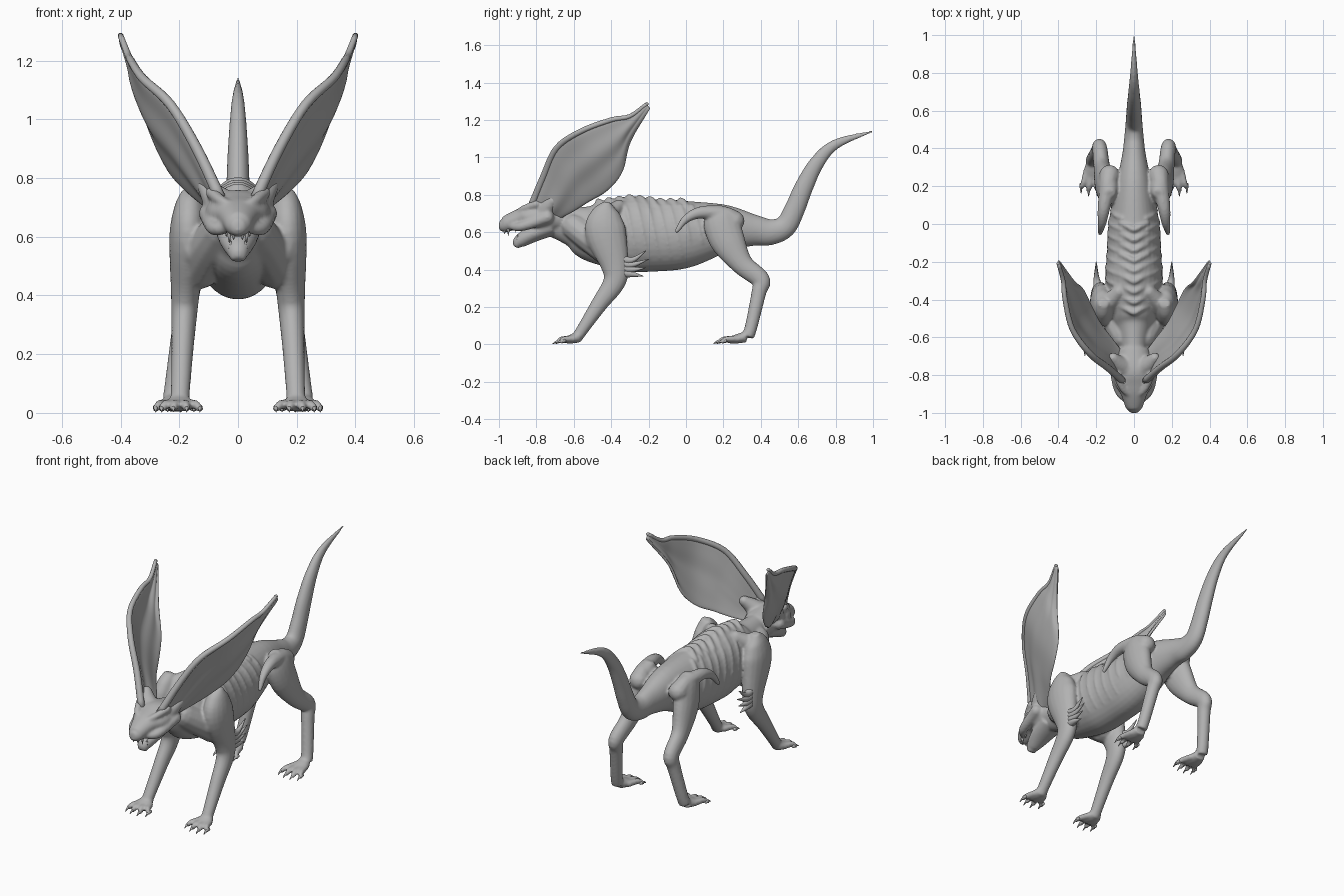
import bpy, bmesh, math
from mathutils import Vector

if "Cube" in bpy.data.objects:
    bpy.data.objects.remove(bpy.data.objects["Cube"], do_unlink=True)

grey = bpy.data.materials.new("stone grey")
grey.use_nodes = True
stone_color = (0.45, 0.45, 0.45, 1)
grey.diffuse_color = stone_color
grey.node_tree.nodes["Principled BSDF"].inputs["Base Color"].default_value = stone_color


def spline(points, steps=5):
    """Smooth curve through tuples of any length."""
    pts = [Vector(p) for p in points]
    pts = [pts[0] * 2 - pts[1]] + pts + [pts[-1] * 2 - pts[-2]]
    curve = []
    for before, start, end, after in zip(pts, pts[1:], pts[2:], pts[3:]):
        leave, arrive = (end - before) / 2, (after - start) / 2
        for step in range(steps):
            t = step / steps
            ease = t * t * (3 - 2 * t)
            curve.append(start.lerp(end, ease) + leave * t * (1 - t) ** 2 - arrive * t * t * (1 - t))
    return curve + [pts[-2]]


def loft(bm, stations, side_sign=1, sides=18):
    """Tube through stations (x, y, z, half width, half height)."""
    path = spline(stations)
    centres = [Vector((side_sign * p[0], p[1], p[2])) for p in path]
    span = centres[-1] - centres[0]
    across = Vector((0, 1, 0)) if abs(span.x) > span.length * 0.8 else Vector((1, 0, 0))
    rings = []
    for i, (centre, station) in enumerate(zip(centres, path)):
        ahead = centres[min(i + 1, len(centres) - 1)]
        behind = centres[max(i - 1, 0)]
        tangent = (ahead - behind).normalized()
        side = (across - tangent * across.dot(tangent)).normalized()
        up = tangent.cross(side)
        ring = []
        for k in range(sides):
            angle = math.tau * k / sides
            offset = side * station[3] * math.cos(angle) + up * station[4] * math.sin(angle)
            ring.append(bm.verts.new(centre + offset))
        rings.append(ring)
    faces = [bm.faces.new(rings[0]), bm.faces.new(rings[-1])]
    for ring, following in zip(rings, rings[1:]):
        for k in range(sides):
            n = (k + 1) % sides
            faces.append(bm.faces.new((ring[k], following[k], following[n], ring[n])))
    bmesh.ops.recalc_face_normals(bm, faces=faces)


def tube(bm, points, thick, tip=None, side_sign=1):
    """Round tube with ball ends whose radius runs evenly from thick to tip."""
    tip = thick if tip is None else tip
    last = len(points) - 1
    radii = [thick + (tip - thick) * i / last for i in range(last + 1)]
    loft(bm, [(*p, r, r) for p, r in zip(points, radii)], side_sign, sides=12)
    for end in (0, -1):
        ball = bmesh.ops.create_icosphere(bm, subdivisions=2, radius=radii[end])["verts"]
        x, y, z = points[end]
        bmesh.ops.translate(bm, verts=ball, vec=(x * side_sign, y, z))


def finish(name, bm, mirrored=True):
    mesh = bpy.data.meshes.new(name)
    bm.to_mesh(mesh)
    bm.free()
    mesh.materials.append(grey)
    for face in mesh.polygons:
        face.use_smooth = True
    obj = bpy.data.objects.new(name, mesh)
    bpy.context.collection.objects.link(obj)
    if mirrored:
        obj.modifiers.new("mirror", "MIRROR")
    return obj


# Torso and tail: (y, z, half height), slimmer than tall
torso = [(-.72, .66, .08), (-.6, .63, .11), (-.5, .6, .16), (-.3, .59, .2), (-.15, .58, .19),
         (0, .59, .18), (.2, .62, .13), (.36, .61, .085), (.45, .6, .07), (.53, .63, .06),
         (.58, .72, .055), (.63, .84, .05), (.7, .97, .04), (.8, 1.07, .027), (1, 1.14, .006)]
slimness = 0.75
torso_curve = spline(torso)
bm = bmesh.new()
loft(bm, [(0, y, z, height * slimness, height) for y, z, height in torso], sides=32)


def torso_point(y, angle, depth):
    """Point just under the torso skin; the angle is measured up from the flank."""
    _, z, height = min(torso_curve, key=lambda p: abs(p[0] - y))
    height -= depth
    return (math.cos(angle) * height * slimness, y, z + math.sin(angle) * height)


# Skull with snout, and the lower jaw: (y, z, half width, half height)
skull = [(-.66, .67, .08, .07), (-.78, .68, .11, .08), (-.85, .68, .1, .06),
         (-.9, .67, .07, .05), (-.97, .64, .045, .042), (-1, .64, .02, .02)]
jaw = [(-.72, .63, .08, .05), (-.82, .59, .065, .045), (-.89, .55, .04, .036), (-.91, .52, .024, .016)]
for bone in (skull, jaw):
    loft(bm, [(0, *station) for station in bone], sides=24)

# Limbs: (y, z, thickness); x follows from the height
fore_leg = [(-.42, .76, .02), (-.43, .7, .08), (-.43, .6, .11), (-.38, .42, .075), (-.385, .33, .06),
            (-.46, .22, .045), (-.54, .1, .034), (-.58, .04, .03)]
hind_leg = [(.16, .74, .02), (.18, .68, .09), (.22, .56, .095), (.3, .43, .06), (.4, .345, .05),
            (.39, .28, .04), (.35, .1, .034), (.33, .04, .034)]


def limb(stations, foot_x, lean, side_sign):
    loft(bm, [(foot_x - lean * z, y, z, .02 + thick * .4, thick) for y, z, thick in stations], side_sign)


# Feet: x, heel y, length
feet = [(.2, -.57, .15), (.22, .32, .18)]
toe_spread = [-.07, -.025, .02, .06]


def toe_tip(heel, length, spread):
    return heel - length + abs(spread) * .4


for side in (1, -1):
    limb(fore_leg, .2, .05, side)
    limb(hind_leg, .23, .14, side)

    # Hip crest hooking forward over the thigh
    tube(bm, [(.18, -.05, .605), (.17, 0, .67), (.16, .08, .705), (.14, .2, .695), (.13, .26, .66)],
         .012, .055, side)

    # Shoulder blade and breast muscle
    tube(bm, [(.08, -.36, .74), (.13, -.42, .68), (.14, -.47, .56)], .035, .075, side)
    tube(bm, [(.05, -.6, .63), (.09, -.52, .57), (.13, -.42, .5)], .07, .08, side)

    # Brow ridge, cheekbone and ear root around the eye socket
    tube(bm, [(.02, -.91, .7), (.06, -.87, .725), (.09, -.8, .75)], .014, .022, side)
    tube(bm, [(.03, -.94, .63), (.08, -.88, .63), (.1, -.74, .68)], .016, .035, side)
    tube(bm, [(.05, -.76, .7), (.08, -.74, .735), (.11, -.71, .77)], .065, .03, side)

    # Paws and toes
    for x, heel, length in feet:
        loft(bm, [(x, heel, .04, .036, .03), (x, heel - length * .3, .028, .05, .024),
                  (x, heel - length * .55, .02, .046, .014)], side)
        for spread in toe_spread:
            tip = toe_tip(heel, length, spread)
            knuckle = (x + spread * .8, (heel + tip * 2) / 3, .028)
            tube(bm, [(x + spread / 2, heel - length * .2, .03), knuckle,
                      (x + spread, tip + .03, .014)], .018, .013, side)

    # Faint ribs sweeping back down the flank
    for rib in range(7):
        start = rib * .06 - .33
        tube(bm, [torso_point(start + step * .014, math.radians(60 - step * 20), .006)
                  for step in range(6)], .012, .008, side)

# Chevron ridges along the spine
for ridge in range(9):
    y = ridge * .055 - .47
    top = torso_point(y, math.pi / 2, 0)[2]
    tube(bm, [(x, y + abs(x) / 2, top - x * x * 8) for x in (-.07, -.03, 0, .03, .07)], .015)

# Fuse the flesh into one skin
body = finish("body", bm, mirrored=False)
fuse = body.modifiers.new("fuse", "REMESH")
fuse.mode = "VOXEL"
fuse.voxel_size = 0.007
fuse.use_smooth_shade = True
relax = body.modifiers.new("relax", "SMOOTH")
relax.factor = 0.5
relax.iterations = 8

# Ears: a shallow cupped sheet between the leading and trailing edges
leading = [(.06, -.83, .73), (.14, -.76, .9), (.23, -.69, 1.05), (.325, -.56, 1.14),
           (.365, -.4, 1.2), (.375, -.3, 1.22), (.4, -.21, 1.285)]
trailing = [(.06, -.68, .67), (.12, -.6, .71), (.18, -.52, .76), (.23, -.42, .82),
            (.27, -.34, .92), (.315, -.3, 1.08), (.4, -.19, 1.265)]
outward = Vector((.85, -.2, -.45))
columns = 12
bm = bmesh.new()
rows = []
for i, (front, rear) in enumerate(zip(spline(leading), spline(trailing))):
    depth = min(.02, (front - rear).length * .1)
    row = []
    for k in range(columns + 1):
        t = k / columns
        ripple = 1 + math.sin(t * 13 + i * .15) * .3
        cup = math.sin(t * math.pi) * depth * ripple
        row.append(bm.verts.new(front.lerp(rear, t) + outward * cup))
    rows.append(row)
for row, following in zip(rows, rows[1:]):
    for k in range(columns):
        bm.faces.new((row[k], row[k + 1], following[k + 1], following[k]))
ears = finish("ears", bm)
shell = ears.modifiers.new("thickness", "SOLIDIFY")
shell.thickness = 0.014
shell.offset = 0
rounding = ears.modifiers.new("rounding", "SUBSURF")
rounding.levels = rounding.render_levels = 1

# Thick leading rim of the ears
bm = bmesh.new()
tube(bm, leading, .02, .01)
finish("ear_rims", bm)

# Claws
bm = bmesh.new()
for x, heel, length in feet:
    for spread in toe_spread:
        tip = toe_tip(heel, length, spread)
        tube(bm, [(x + spread, tip + .045, .018), (x + spread, tip + .02, .015),
                  (x + spread, tip, .004)], .01, .002)
finish("claws", bm)

# Elbow spikes fanning backwards
bm = bmesh.new()
for spike in range(4):
    root = .46 - spike * .025
    tip_y = -.2 - abs(spike - 1) * .015
    tube(bm, [(.185, -.36, root), (.198, -.29, root - .01), (.2, tip_y, .5 - spike * .045)], .03, .002)
finish("elbow_spikes", bm)

# Teeth: upper fangs point down, lower ones up
bm = bmesh.new()
for x, y, root, length in [(.03, -.95, .62, -.04), (.015, -.97, .61, -.02), (.04, -.91, .63, -.03),
                           (.025, -.9, .56, .03), (.012, -.91, .54, .02)]:
    tube(bm, [(x, y, root), (x, y, root + length)], .009, .001)
finish("teeth", bm)
